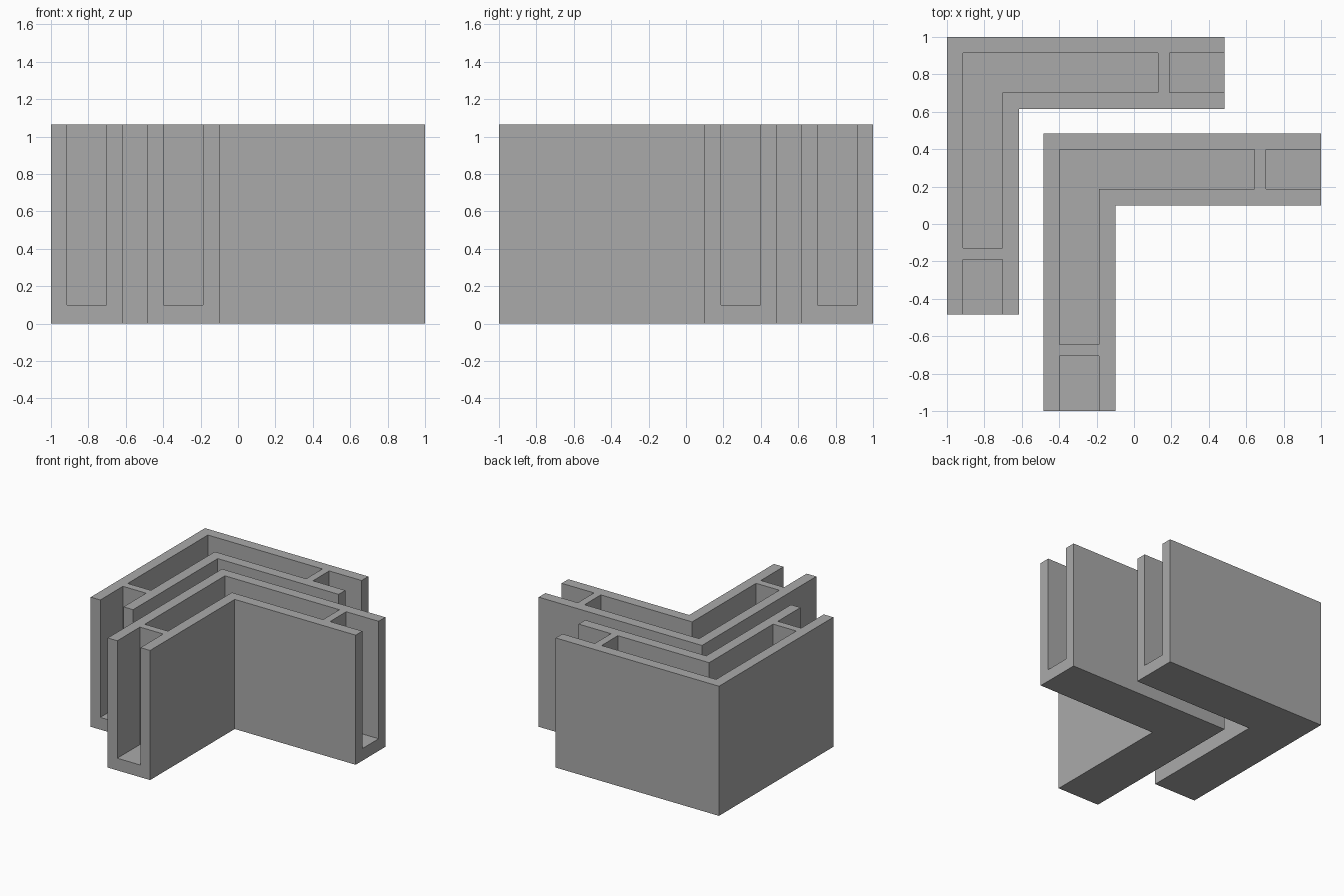
import bpy
import bmesh

cube = bpy.data.objects.get("Cube")
if cube:
    bpy.data.objects.remove(cube, do_unlink=True)

LENGTH, WIDTH, HEIGHT = 1.484, 0.385, 1.065   # outer size of one corner channel
WALL, FLOOR = 0.087, 0.1                      # side wall and floor thickness
INNER = WIDTH - WALL
DIV_A, DIV_B = 1.128, 1.19                    # cross divider, from the corner
SHIFT = 0.516                                 # step between the two channels

grey = bpy.data.materials.new("plain grey")
grey.use_nodes = True
colour = (0.4, 0.4, 0.4, 1)
grey.diffuse_color = colour
grey.node_tree.nodes["Principled BSDF"].inputs["Base Color"].default_value = colour


def prism(name, outline, z0, z1):
    """Extrude a plan outline, measured from the outer corner at (-1, 1)."""
    bm = bmesh.new()
    base = bm.faces.new([bm.verts.new((-1 + a, 1 - b, z0)) for a, b in outline])
    top = bmesh.ops.extrude_face_region(bm, geom=[base])["geom"]
    verts = [v for v in top if isinstance(v, bmesh.types.BMVert)]
    bmesh.ops.translate(bm, verts=verts, vec=(0, 0, z1 - z0))
    bmesh.ops.recalc_face_normals(bm, faces=bm.faces)
    mesh = bpy.data.meshes.new(name)
    bm.to_mesh(mesh)
    bm.free()
    mesh.materials.append(grey)
    obj = bpy.data.objects.new(name, mesh)
    bpy.context.collection.objects.link(obj)
    return obj


def angle(near, far, end):
    """L-shaped outline with equal arms."""
    return [(near, near), (end, near), (end, far), (far, far), (far, end), (near, end)]


# Solid corner body
body = prism("back_corner_channel", angle(0, WIDTH, LENGTH), 0, HEIGHT)

# Closed corner trough and the two open end slots
slot = [(DIV_B, WALL), (LENGTH + 0.1, WALL), (LENGTH + 0.1, INNER), (DIV_B, INNER)]
cutters = [
    prism("trough_cutter", angle(WALL, INNER, DIV_A), FLOOR, HEIGHT + 0.1),
    prism("side_slot_cutter", slot, FLOOR, HEIGHT + 0.1),
    prism("front_slot_cutter", [(b, a) for a, b in slot], FLOOR, HEIGHT + 0.1),
]
for cutter in cutters:
    cutter.hide_render = True
    mod = body.modifiers.new(cutter.name, "BOOLEAN")
    mod.operation, mod.solver, mod.object = "DIFFERENCE", "EXACT", cutter

# Bake the cuts and remove the cutters
bpy.context.view_layer.update()
cut = bpy.data.meshes.new_from_object(body.evaluated_get(bpy.context.evaluated_depsgraph_get()))
body.modifiers.clear()
body.data = cut
for cutter in cutters:
    bpy.data.objects.remove(cutter, do_unlink=True)

# Second channel nested in front of the first
front = body.copy()
front.data = body.data.copy()
front.name = "front_corner_channel"
front.location = (SHIFT, -SHIFT, 0)
bpy.context.collection.objects.link(front)
